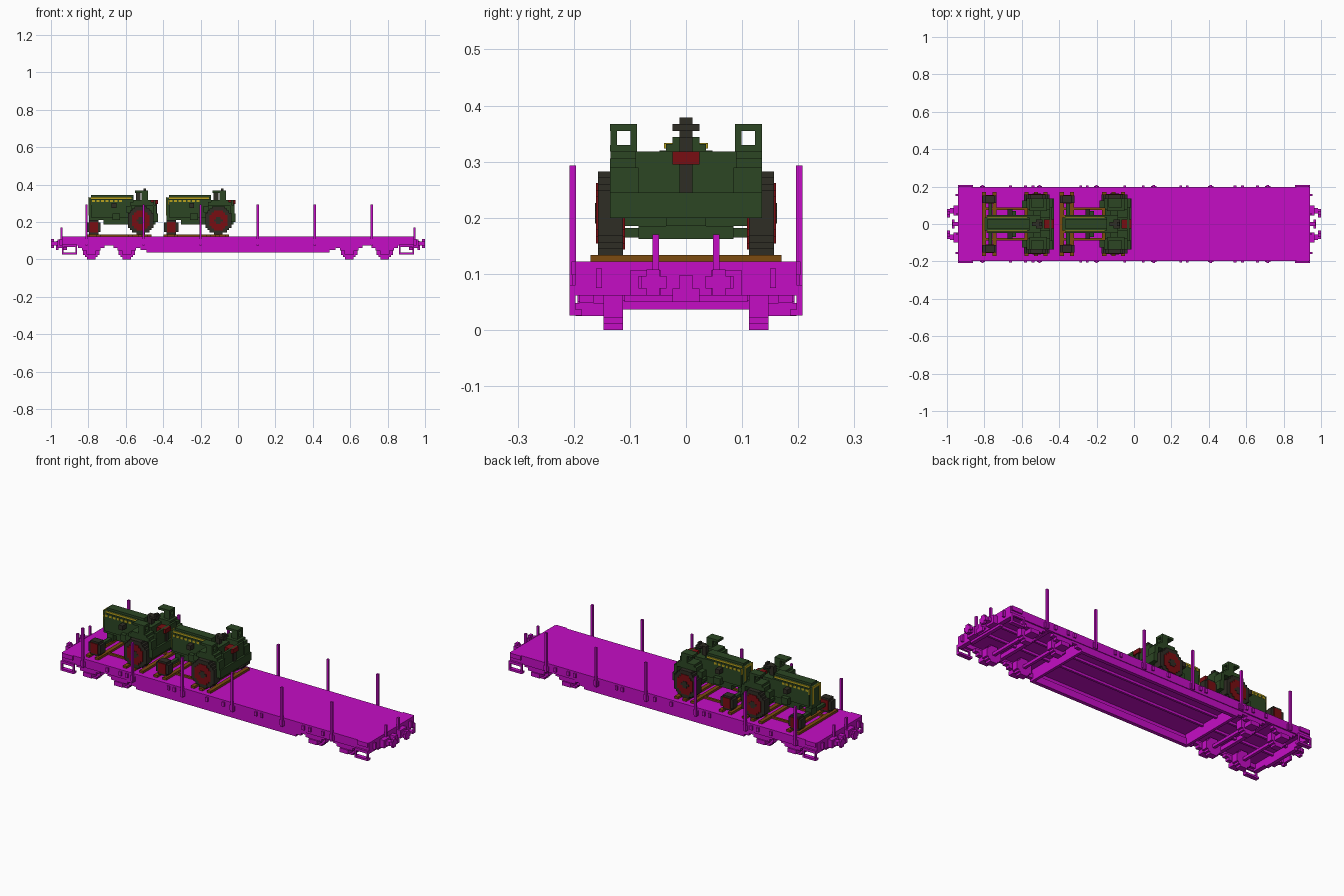
import bpy, bmesh, math

if "Cube" in bpy.data.objects:
    bpy.data.objects.remove(bpy.data.objects["Cube"], do_unlink=True)

V = 0.0118  # block size shared by all stepped shapes


def material(name, rgb):
    m = bpy.data.materials.new(name)
    m.use_nodes = True
    m.diffuse_color = (*rgb, 1)
    m.node_tree.nodes["Principled BSDF"].inputs["Base Color"].default_value = (*rgb, 1)
    return m


MAGENTA = material("magenta", (0.56, 0.004, 0.56))
GREEN = material("dark green", (0.025, 0.061, 0.017))
BLACK = material("rubber black", (0.028, 0.026, 0.018))
RED = material("dark red", (0.19, 0.004, 0.006))
WOOD = material("wood brown", (0.20, 0.07, 0.005))
YELLOW = material("yellow", (0.48, 0.36, 0.013))


def part(name, mat, boxes, my=False, mx=False, dx=0.0):
    """Join boxes (x0, x1, y0, y1, z0, z1), optionally mirrored in y and x."""
    if my:
        boxes = boxes + [(a, b, -d, -c, e, f) for a, b, c, d, e, f in boxes]
    if mx:
        boxes = boxes + [(-b, -a, c, d, e, f) for a, b, c, d, e, f in boxes]
    bm = bmesh.new()
    for a, b, c, d, e, f in boxes:
        cube = bmesh.ops.create_cube(bm, size=1)["verts"]
        bmesh.ops.scale(bm, vec=(b - a, d - c, f - e), verts=cube)
        bmesh.ops.translate(bm, vec=((a + b) / 2 + dx, (c + d) / 2, (e + f) / 2), verts=cube)
    me = bpy.data.meshes.new(name)
    bm.to_mesh(me)
    bm.free()
    me.materials.append(mat)
    ob = bpy.data.objects.new(name, me)
    bpy.context.collection.objects.link(ob)
    return ob


def disc(cx, cz, r, y0, y1):
    """Stepped wheel made of block rows, axis along y."""
    n = max(3, round(2 * r / V))
    h = 2 * r / n
    rows = []
    for i in range(n):
        z = -r + (i + 0.5) * h
        w = max(1, round(math.sqrt(max(r * r - z * z, 0)) / h)) * h
        rows.append((cx - w, cx + w, y0, y1, cz + z - h / 2, cz + z + h / 2))
    return rows


# ---------------- flat wagon ----------------
part("deck", MAGENTA, [(-0.94, 0.94, -0.197, 0.197, 0.098, 0.122)])

# side sills, stepping down to a deep middle
sill = [(-0.94, 0.94, 0.183, 0.197, 0.075, 0.1)]
for k, half in enumerate((0.55, 0.52, 0.49)):
    z = 0.075 - k * 0.0127
    sill.append((-half, half, 0.173, 0.193, z - 0.0127, z))
part("side_sills", MAGENTA, sill, my=True)

# end beams, cross walls and lengthwise beams beneath the floor
part("end_beams", MAGENTA, [
    (0.915, 0.94, -0.197, 0.197, 0.062, 0.1),
    (0.915, 0.935, -0.11, 0.11, 0.05, 0.062),
    (0.475, 0.49, -0.18, 0.18, 0.037, 0.1),
    (0.68, 0.70, -0.18, 0.18, 0.075, 0.1)], mx=True)
part("floor_beams", MAGENTA, [(-0.92, 0.92, 0.045, 0.057, 0.085, 0.1)], my=True)

# wheels, axles and axle boxes
wheels, axles, guards = [], [], []
for x in (0.595, 0.785):
    wheels += disc(x, 0.045, 0.045, 0.112, 0.147)
    axles.append((x - 0.008, x + 0.008, -0.12, 0.12, 0.037, 0.053))
    guards += [(x - 0.07, x + 0.07, 0.165, 0.19, 0.062, 0.078),
               (x - 0.05, x + 0.05, 0.165, 0.19, 0.048, 0.062),
               (x - 0.026, x + 0.026, 0.147, 0.197, 0.025, 0.048)]
part("wagon_wheels", MAGENTA, wheels, my=True, mx=True)
part("wagon_axles", MAGENTA, axles, mx=True)
part("axle_boxes", MAGENTA, guards, my=True, mx=True)

# corner steps: a hanging frame with a tread
part("corner_steps", MAGENTA, [
    (0.86, 0.94, 0.185, 0.208, 0.026, 0.037),
    (0.86, 0.868, 0.197, 0.208, 0.037, 0.075),
    (0.932, 0.94, 0.197, 0.208, 0.037, 0.075),
    (0.86, 0.94, 0.197, 0.208, 0.066, 0.08),
    (0.87, 0.935, 0.197, 0.204, 0.098, 0.122)], my=True, mx=True)

# stakes along the sides with their pockets
stakes, pockets = [], []
for i in range(6):
    x = -0.81 + i * 0.305
    stakes.append((x - 0.006, x + 0.006, 0.196, 0.208, 0.075, 0.293))
    pockets.append((x - 0.014, x + 0.014, 0.196, 0.203, 0.08, 0.108))
part("side_stakes", MAGENTA, stakes, my=True)
part("stake_pockets", MAGENTA, pockets, my=True)
part("tie_hooks", MAGENTA, [(x - 0.007, x + 0.007, 0.196, 0.205, 0.09, 0.113)
                           for x in (0.05, 0.25, 0.285, 0.54, 0.58, 0.66)], my=True, mx=True)
part("end_stakes", MAGENTA, [(0.938, 0.95, 0.048, 0.06, 0.075, 0.17)], my=True, mx=True)

# buffers, couplings and hand rails on the ends
part("buffers", MAGENTA, [
    (0.94, 0.965, 0.045, 0.1, 0.062, 0.106),
    (0.965, 0.985, 0.055, 0.085, 0.074, 0.096),
    (0.985, 1.0, 0.035, 0.08, 0.074, 0.096),
    (0.985, 1.0, 0.047, 0.07, 0.062, 0.108),
    (0.94, 0.955, 0.15, 0.16, 0.075, 0.11)], my=True, mx=True)
part("couplings", MAGENTA, [(0.94, 0.97, -0.012, 0.012, 0.074, 0.098),
                            (0.96, 0.972, -0.024, 0.024, 0.05, 0.074)], mx=True)


# ---------------- tractors ----------------
def tractor(tag, dx):
    def add(name, mat, boxes, my=False):
        part(tag + "_" + name, mat, boxes, my=my, dx=dx)

    # timber under the wheels
    add("timbers", WOOD, [(x, x + 0.022, -0.17, 0.17, 0.122, 0.134)
                          for x in (-0.812, -0.757, -0.585, -0.535, -0.485)])
    add("timber_runners", WOOD, [(-0.79, -0.48, 0.075, 0.087, 0.122, 0.132)], my=True)

    # hood with stepped crown, gearbox below
    add("hood", GREEN, [
        (-0.785, -0.56, -0.047, 0.047, 0.225, 0.32),
        (-0.797, -0.56, -0.036, 0.036, 0.21, 0.332),
        (-0.785, -0.56, -0.024, 0.024, 0.332, 0.344),
        (-0.72, -0.44, -0.036, 0.036, 0.185, 0.24),
        (-0.58, -0.50, -0.047, 0.047, 0.23, 0.318)])
    add("side_boxes", GREEN, [(-0.672, -0.63, 0.04, 0.07, 0.21, 0.246)], my=True)
    add("side_pipes", BLACK, [(-0.675, -0.65, 0.046, 0.08, 0.275, 0.30)], my=True)

    # yellow trim: side stripes and nose frame
    add("stripes", YELLOW, [(-0.785, -0.57, 0.036, 0.039, 0.324, 0.333)]
        + [(-0.78 + i * 0.024, -0.765 + i * 0.024, 0.046, 0.049, 0.306, 0.318)
           for i in range(7)], my=True)
    add("nose_frame", YELLOW, [(-0.80, -0.796, 0.024, 0.036, 0.235, 0.333),
                               (-0.80, -0.796, 0.0, 0.024, 0.321, 0.333),
                               (-0.788, -0.784, 0.036, 0.047, 0.29, 0.32)], my=True)

    # front axle and wheels
    add("front_axle", GREEN, [(-0.778, -0.758, -0.115, 0.115, 0.165, 0.182),
                              (-0.785, -0.75, -0.024, 0.024, 0.165, 0.215)])
    add("front_tyres", BLACK, disc(-0.772, 0.172, 0.038, 0.112, 0.152), my=True)
    add("front_hubs", RED, disc(-0.772, 0.172, 0.028, 0.109, 0.156), my=True)

    # rear axle and wheels
    add("rear_axle", GREEN, [(-0.54, -0.5, -0.115, 0.115, 0.185, 0.225),
                             (-0.535, -0.47, -0.085, 0.085, 0.162, 0.185)])
    add("rear_tyres", BLACK, disc(-0.52, 0.208, 0.075, 0.112, 0.157), my=True)
    add("rear_hubs", RED, disc(-0.52, 0.208, 0.054, 0.109, 0.160), my=True)
    add("rear_caps", BLACK, disc(-0.52, 0.208, 0.018, 0.157, 0.162), my=True)

    # mudguards with a stepped back and rear panel
    add("mudguards", GREEN, [
        (-0.575, -0.45, 0.085, 0.135, 0.284, 0.306),
        (-0.56, -0.465, 0.07, 0.135, 0.306, 0.318),
        (-0.455, -0.435, 0.085, 0.135, 0.2, 0.29),
        (-0.57, -0.45, 0.075, 0.09, 0.215, 0.306),
        (-0.60, -0.57, 0.085, 0.125, 0.25, 0.284),
        (-0.452, -0.44, 0.0, 0.09, 0.245, 0.318),
        (-0.445, -0.428, 0.0, 0.135, 0.2, 0.245),
        (-0.57, -0.44, 0.0, 0.085, 0.2, 0.215)], my=True)

    # open square frames on the mudguards
    add("guard_frames", GREEN, [
        (-0.515, -0.48, 0.087, 0.135, 0.318, 0.330),
        (-0.515, -0.48, 0.087, 0.135, 0.355, 0.367),
        (-0.515, -0.48, 0.087, 0.099, 0.330, 0.355),
        (-0.515, -0.48, 0.123, 0.135, 0.330, 0.355),
        (-0.55, -0.515, 0.087, 0.135, 0.355, 0.367)], my=True)

    # steering column and seat
    add("steering", BLACK, [(-0.545, -0.52, -0.012, 0.012, 0.318, 0.367),
                            (-0.525, -0.49, -0.024, 0.024, 0.355, 0.367),
                            (-0.505, -0.493, -0.012, 0.012, 0.343, 0.379)])
    add("seat", RED, [(-0.482, -0.428, -0.024, 0.024, 0.295, 0.318)])
    add("seat_post", BLACK, [(-0.46, -0.434, -0.012, 0.012, 0.245, 0.295)])


tractor("first_tractor", 0.0)
tractor("second_tractor", 0.415)
